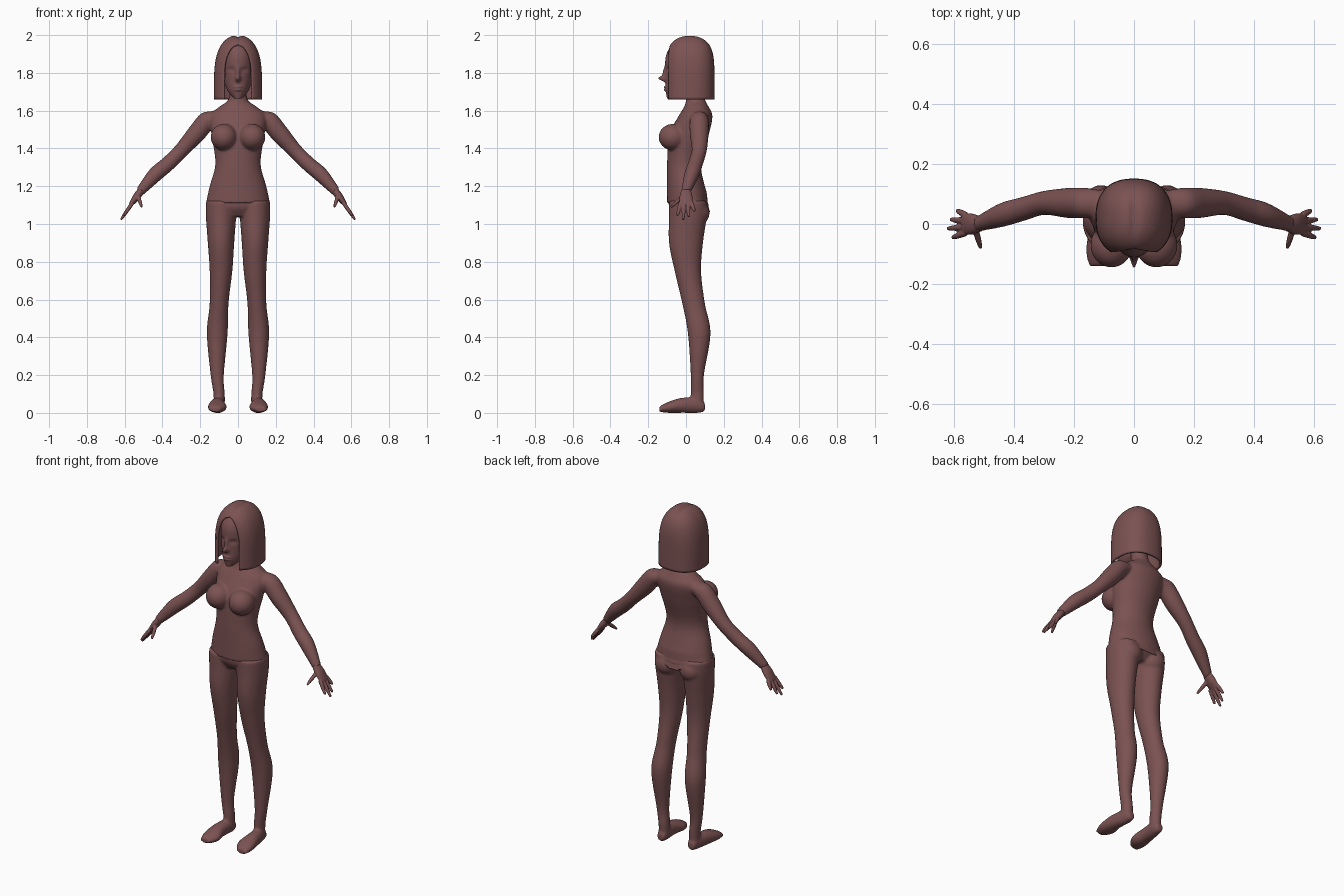
import bpy, bmesh, math
from mathutils import Vector, Matrix

default_cube = bpy.data.objects.get("Cube")
if default_cube:
    bpy.data.objects.remove(default_cube)

skin = bpy.data.materials.new("dusky brown")
skin.use_nodes = True
skin.diffuse_color = (0.2, 0.085, 0.085, 1)
skin.node_tree.nodes["Principled BSDF"].inputs["Base Color"].default_value = skin.diffuse_color

ACROSS, DEPTH, UP = Vector((1, 0, 0)), Vector((0, 1, 0)), Vector((0, 0, 1))
ARM_NORMAL = Vector((.7, 0, .7))


def spline(rows, steps):
    """Smooth interpolation through the given rows."""
    points = [Vector(row) for row in rows]
    padded = [points[0], *points, points[-1]]
    for before, start, end, after in zip(padded, padded[1:], padded[2:], padded[3:]):
        leave, arrive = (end - before) / 2, (after - start) / 2
        for step in range(steps):
            t = step / steps
            ease = t * t * (3 - 2 * t)
            yield (start.lerp(end, ease) + leave * t * (1 - t) ** 2
                   - arrive * t * t * (1 - t))
    yield points[-1]


def skin_rings(bm, rings, closed=True):
    """Join consecutive rings of vertices with quads."""
    for lower, upper in zip(rings, rings[1:]):
        count = len(lower)
        for k in range(count if closed else count - 1):
            n = (k + 1) % count
            bm.faces.new((lower[k], lower[n], upper[n], upper[k]))


def loft(bm, rows, u=ACROSS, v=DEPTH, side=1, segments=32, steps=6):
    """Closed skin through ellipses given as x, y, z, radius along u, radius along v."""
    rings = []
    for x, y, z, radius_u, radius_v in spline(rows, steps):
        ring = []
        for k in range(segments):
            angle = math.tau * k / segments
            p = Vector((x, y, z)) + u * radius_u * math.cos(angle) + v * radius_v * math.sin(angle)
            ring.append(bm.verts.new((p.x * side, p.y, p.z)))
        rings.append(ring)
    skin_rings(bm, rings)
    bm.faces.new(rings[0])
    bm.faces.new(rings[-1])


def upright(rows):
    """Turn height, half width, front and back into loft rows."""
    return [(0, (front + back) / 2, z, width, (back - front) / 2)
            for z, width, front, back in rows]


def ball(bm, center, radii):
    placing = Matrix.Translation(center) @ Matrix.Diagonal((*radii, 1))
    bmesh.ops.create_uvsphere(bm, u_segments=32, v_segments=20, radius=1, matrix=placing)


def finish(bm, name):
    """Turn the bmesh into a smooth object."""
    bmesh.ops.recalc_face_normals(bm, faces=bm.faces)
    mesh = bpy.data.meshes.new(name)
    bm.to_mesh(mesh)
    bm.free()
    mesh.materials.append(skin)
    mesh.polygons.foreach_set("use_smooth", [True] * len(mesh.polygons))
    ob = bpy.data.objects.new(name, mesh)
    bpy.context.collection.objects.link(ob)
    return ob


def blend(ob, voxel, rounds):
    """Fuse overlapping volumes into one soft skin."""
    remesh = ob.modifiers.new("blend", 'REMESH')
    remesh.mode = 'VOXEL'
    remesh.voxel_size = voxel
    remesh.use_smooth_shade = True
    soften = ob.modifiers.new("soften", 'SMOOTH')
    soften.iterations = rounds


# Torso with neck, bust and arms
bm = bmesh.new()
loft(bm, upright([
    (1.11, .17, -.1, .13), (1.2, .15, -.1, .1), (1.32, .12, -.1, .08), (1.47, .14, -.09, .12),
    (1.57, .15, -.04, .14), (1.62, .1, -.01, .12), (1.66, .05, 0, .1), (1.74, .05, 0, .08)]),
    segments=48)
for vert in bm.verts:                      # the hem hangs lower behind
    x, y, z = vert.co
    if z < 1.15 and y > 0:
        vert.co.z -= .4 * y * max(0, 1 - (x / .17) ** 2)
arm = [(.1, .07, 1.57, .04), (.16, .07, 1.55, .05), (.22, .07, 1.48, .05), (.3, .07, 1.39, .04),
       (.37, .05, 1.32, .04), (.44, .03, 1.26, .04), (.52, 0, 1.17, .025)]
for side in (1, -1):
    ball(bm, (side * .075, -.07, 1.46), (.07, .075, .07))
    loft(bm, [(*row, row[-1]) for row in arm], DEPTH, ARM_NORMAL, side)
blend(finish(bm, "torso_and_arms"), .007, 6)

# Hips, legs and feet
bm = bmesh.new()
loft(bm, upright([(1.15, .15, -.09, .1), (1.09, .165, -.09, .12), (1.04, .12, -.06, .08)]))
leg = [(.09, .01, 1.12, .08, .1), (.09, .01, 1.04, .08, .1), (.09, 0, .9, .07, .09),
       (.09, .01, .75, .06, .07), (.1, .04, .58, .05, .06), (.11, .07, .42, .055, .06),
       (.11, .06, .2, .035, .035), (.1, .06, .1, .03, .035), (.1, .06, .02, .03, .03)]
foot = [(.1, .1, .03, .02, .02), (.1, .07, .04, .03, .04), (.11, -.02, .04, .04, .04),
        (.11, -.09, .03, .05, .03), (.12, -.14, .02, .03, .015)]
for side in (1, -1):
    loft(bm, leg, side=side)
    loft(bm, foot, ACROSS, UP, side)
    ball(bm, (side * .08, .055, 1.06), (.07, .07, .07))
blend(finish(bm, "hips_and_legs"), .007, 6)


def finger(bm, root, tip, side):
    root, tip = Vector(root), Vector(tip)
    along = (tip - root).normalized()
    sideways = along.cross(ARM_NORMAL).normalized()
    loft(bm, [(*root, .011, .011), (*root.lerp(tip, .6), .01, .01), (*tip, .006, .006)],
         sideways, along.cross(sideways), side, segments=16)


# Hands with four fanned fingers and a thumb
palm = [(.51, 0, 1.18, .025, .02), (.54, 0, 1.14, .035, .02), (.57, 0, 1.1, .035, .01)]
for side, label in ((1, "left"), (-1, "right")):
    bm = bmesh.new()
    loft(bm, palm, DEPTH, ARM_NORMAL, side)
    for spread, reach in ((.03, .03), (.01, .05), (-.01, .06), (-.03, .045)):
        finger(bm, (.56, spread, 1.11), (.56 + reach, spread * 1.5, 1.11 - reach * 1.45), side)
    finger(bm, (.53, -.01, 1.15), (.51, -.08, 1.09), side)
    blend(finish(bm, label + "_hand"), .0035, 4)

# Head, with features pushed out or in along the face
bm = bmesh.new()
loft(bm, upright([
    (1.665, .02, -.1, -.05), (1.71, .058, -.108, .05), (1.78, .074, -.107, .08),
    (1.88, .08, -.108, .1), (1.94, .065, -.08, .08), (1.97, .02, -.03, .03)]),
    segments=96, steps=14)
features = {                               # distance from centre, height, spreads, push
    "nose tip": (0, 1.77, .012, .014, -.035),
    "nose bridge": (0, 1.8, .01, .03, -.015),
    "upper lip": (0, 1.725, .02, .006, -.01),
    "lower lip": (0, 1.71, .02, .006, -.01),
    "eye socket": (.035, 1.815, .016, .012, .012),
    "eyelid": (.035, 1.812, .01, .006, -.006)}
for vert in bm.verts:
    x, y, z = vert.co
    if y < 0:
        for offset, height, wide, tall, push in features.values():
            distance = ((abs(x) - offset) / wide) ** 2 + ((z - height) / tall) ** 2
            vert.co.y += push * math.exp(-distance)
finish(bm, "head")

# Bobbed hair: a domed shell with an arched opening for the face
bm = bmesh.new()
SQUARENESS = 2.4
ROWS, COLUMNS = 40, 64


def rounded(value):
    return math.copysign(abs(value) ** (2 / SQUARENESS), value)


rings = []
for i in range(ROWS):
    t = math.sin(math.pi / 2 * i / ROWS)
    z = 1.66 + .34 * t
    width = .128 * math.sqrt(1 - t ** 4)
    depth = .131 * math.sqrt(1 - t ** 6)
    arch = .074 * math.sqrt(max(0, 1 - (max(0, z - 1.8) / .15) ** 2))
    start = math.asin(min(1, arch / width) ** (SQUARENESS / 2))
    ring = []
    for k in range(COLUMNS + 1):
        angle = start + (math.tau - 2 * start) * k / COLUMNS
        x = width * rounded(math.sin(angle))
        y = .02 - depth * rounded(math.cos(angle))
        parting = .01 * t ** 20 * math.exp(-(x / .016) ** 2)
        ring.append(bm.verts.new((x, y, z - parting)))
    rings.append(ring)
skin_rings(bm, rings, closed=False)
bm.faces.new(rings[-1])
bmesh.ops.remove_doubles(bm, verts=bm.verts, dist=.0004)
hair = finish(bm, "hair")
shell = hair.modifiers.new("thickness", 'SOLIDIFY')
shell.thickness = .012
shell.offset = -1
bpy.context.view_layer.objects.active = hair
hair.select_set(True)
bpy.ops.object.shade_smooth_by_angle(angle=math.radians(40))
